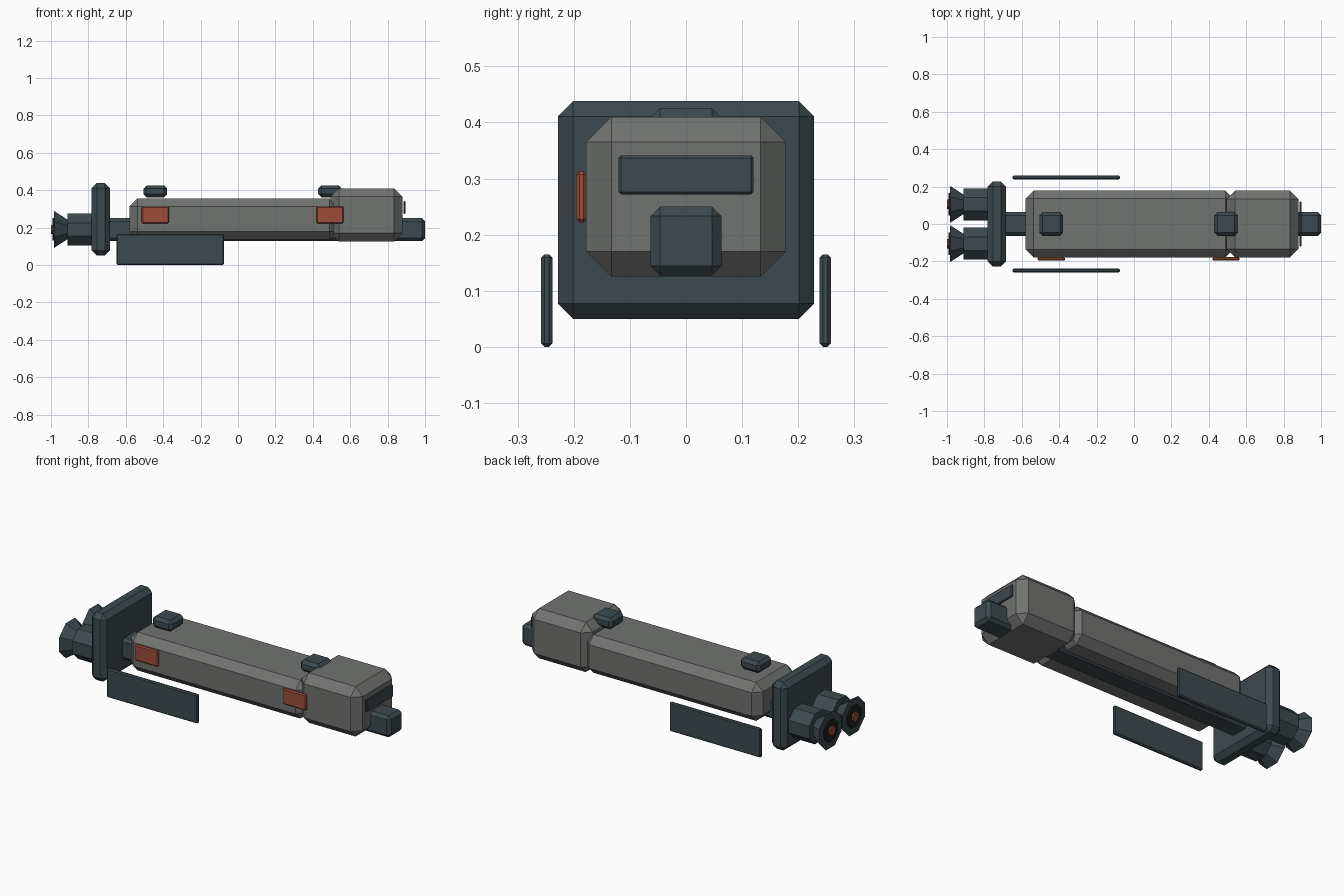
import bpy
import bmesh
import math
from mathutils import Matrix

if "Cube" in bpy.data.objects:
    bpy.data.objects.remove(bpy.data.objects["Cube"])


def material(name, color):
    m = bpy.data.materials.new(name)
    m.diffuse_color = (*color, 1.0)
    m.use_nodes = True
    m.node_tree.nodes["Principled BSDF"].inputs["Base Color"].default_value = m.diffuse_color
    return m


GREY = material("hull grey", (0.165, 0.172, 0.162))
DARK = material("dark blue grey", (0.047, 0.068, 0.077))
RED = material("rust red", (0.33, 0.075, 0.042))
BLACK = material("soot black", (0.012, 0.014, 0.014))


def finish(bm, name, mat):
    bmesh.ops.recalc_face_normals(bm, faces=bm.faces)
    mesh = bpy.data.meshes.new(name)
    bm.to_mesh(mesh)
    bm.free()
    mesh.materials.append(mat)
    obj = bpy.data.objects.new(name, mesh)
    bpy.context.collection.objects.link(obj)
    return obj


def box(name, xs, ys, zs, bevel, mat):
    """Box between two corners with flat chamfered edges."""
    bm = bmesh.new()
    bmesh.ops.create_cube(bm, size=1)
    for v in bm.verts:
        v.co = [(a + b) / 2 + c * (b - a) for c, (a, b) in zip(v.co, (xs, ys, zs))]
    bmesh.ops.bevel(bm, geom=bm.edges[:], offset=bevel, segments=1,
                    affect='EDGES', clamp_overlap=True)
    return finish(bm, name, mat)


def tube(name, x0, x1, r0, r1, y, z, mat, sides=8):
    """Faceted cone or cylinder along x, radius r0 at x0 and r1 at x1."""
    bm = bmesh.new()
    bmesh.ops.create_cone(bm, cap_ends=True, segments=sides,
                          radius1=r0, radius2=r1, depth=x1 - x0)
    turn = Matrix.Rotation(math.pi / 2, 4, 'Y') @ Matrix.Rotation(math.pi / sides, 4, 'Z')
    bm.transform(Matrix.Translation(((x0 + x1) / 2, y, z)) @ turn)
    return finish(bm, name, mat)


# Body: long hull, taller head block and the spine running through both
box("hull", (-0.58, 0.53), (-0.178, 0.178), (0.136, 0.355), 0.042, GREY)
box("head", (0.495, 0.88), (-0.178, 0.178), (0.125, 0.41), 0.045, GREY)
box("spine", (-0.72, 1.0), (-0.063, 0.063), (0.127, 0.25), 0.017, DARK)
box("visor", (0.884, 0.896), (-0.12, 0.12), (0.272, 0.341), 0.004, DARK)

# Rear bulkhead
box("bulkhead", (-0.782, -0.685), (-0.228, 0.228), (0.05, 0.438), 0.027, DARK)

# Roof blocks and side panels, rear then front
for label, x in (("rear", -0.442), ("front", 0.492)):
    box(label + "_roof_block", (x - 0.063, x + 0.063), (-0.063, 0.063),
        (0.362, 0.426), 0.017, DARK)
    box(label + "_side_panel", (x - 0.073, x + 0.073), (-0.196, -0.177),
        (0.222, 0.313), 0.006, RED)

# Mirrored fins and engines
for label, side in (("left", -1), ("right", 1)):
    box(label + "_fin", (-0.65, -0.075), (side * 0.248 - 0.01, side * 0.248 + 0.01),
        (0.0, 0.165), 0.006, DARK)
    y, z = side * 0.105, 0.19
    tube(label + "_engine", -0.912, -0.76, 0.093, 0.093, y, z, DARK)
    tube(label + "_nozzle", -0.985, -0.895, 0.108, 0.045, y, z, DARK)
    tube(label + "_exhaust", -0.991, -0.98, 0.065, 0.065, y, z, BLACK)
    tube(label + "_glow", -1.0, -0.985, 0.027, 0.027, y, z, RED)
